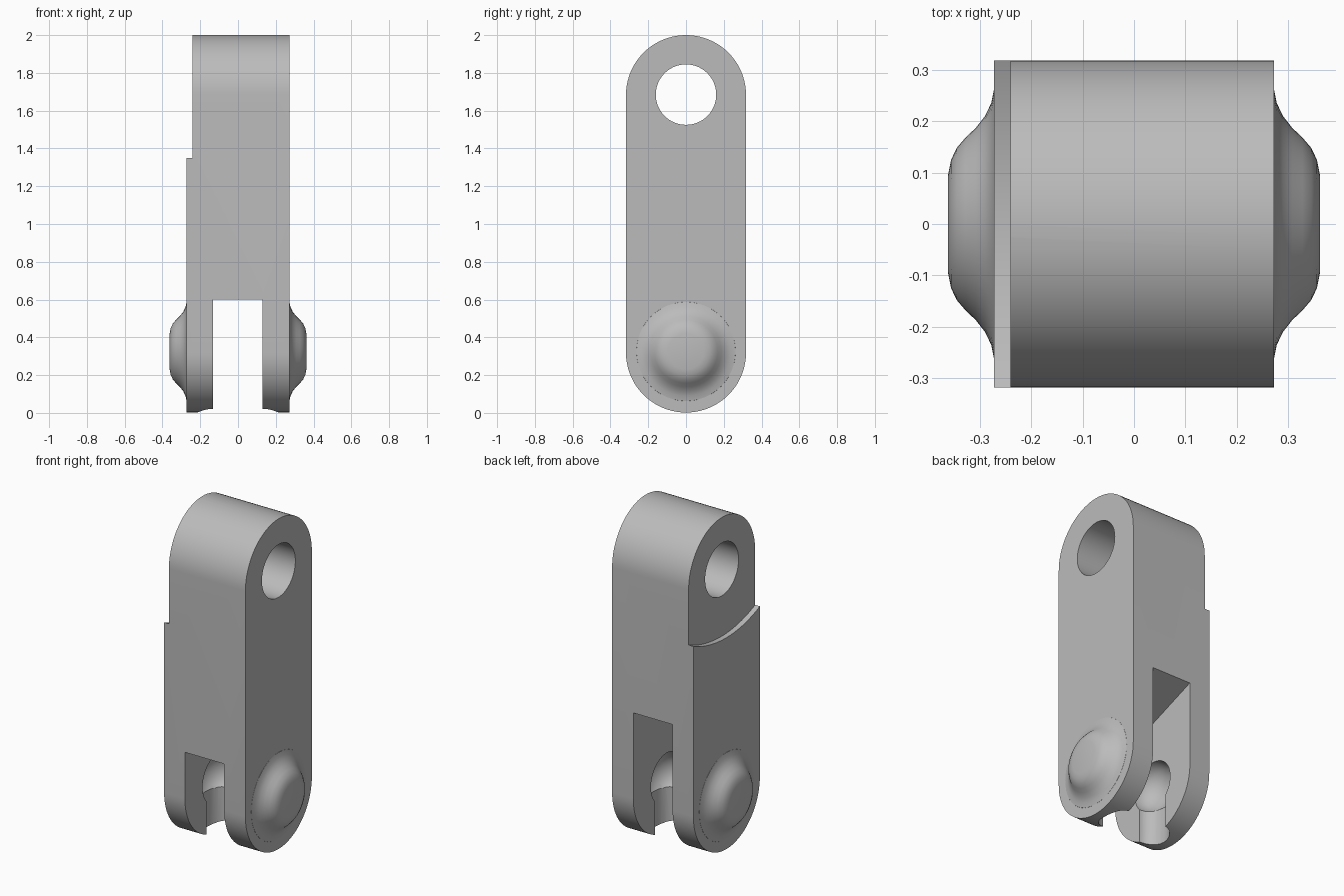
import bpy, math
from math import cos, sin, pi
from mathutils import Matrix

if "Cube" in bpy.data.objects:
    bpy.data.objects.remove(bpy.data.objects["Cube"], do_unlink=True)

# Single plain grey
grey = bpy.data.materials.new("plain_grey")
grey.use_nodes = True
colour = (0.5, 0.5, 0.5, 1)
grey.diffuse_color = colour
grey.node_tree.nodes["Principled BSDF"].inputs["Base Color"].default_value = colour

RADIUS, LOW, HIGH = 0.318, 0.32, 1.682
SIDE = 0.272


def arc(radius, z, start, end, steps):
    """Points (y, z) along an arc."""
    return [(radius * cos(start + (end - start) * i / steps),
             z + radius * sin(start + (end - start) * i / steps))
            for i in range(steps + 1)]


def make(name, verts, faces):
    mesh = bpy.data.meshes.new(name)
    mesh.from_pydata(verts, [], faces)
    mesh.materials.append(grey)
    obj = bpy.data.objects.new(name, mesh)
    bpy.context.collection.objects.link(obj)
    return obj


def prism(name, outline, x0, x1):
    """Extrude a (y, z) outline along x."""
    n = len(outline)
    verts = [(x, y, z) for x in (x0, x1) for y, z in outline]
    faces = [tuple(reversed(range(n))), tuple(range(n, 2 * n))]
    faces += [(i, (i + 1) % n, n + (i + 1) % n, n + i) for i in range(n)]
    return make(name, verts, faces)


def lathe(name, profile, side, steps=48):
    """Revolve (x, radius) points about the pivot axis, capping both ends."""
    verts = [(side * x, r * cos(2 * pi * i / steps), LOW + 0.005 + r * sin(2 * pi * i / steps))
             for x, r in profile for i in range(steps)]
    faces = [tuple(reversed(range(steps))),
             tuple(range(len(verts) - steps, len(verts)))]
    for k in range(len(profile) - 1):
        for i in range(steps):
            j = (i + 1) % steps
            faces.append((k * steps + i, k * steps + j,
                          (k + 1) * steps + j, (k + 1) * steps + i))
    obj = make(name, verts, faces)
    if side < 0:
        obj.data.flip_normals()
    return obj


def cut(target, cutter):
    cutter.hide_render = True
    mod = target.modifiers.new(cutter.name, 'BOOLEAN')
    mod.operation = 'DIFFERENCE'
    mod.solver = 'EXACT'
    mod.object = cutter
    bpy.context.view_layer.objects.active = target
    bpy.ops.object.modifier_apply(modifier=mod.name)
    bpy.data.objects.remove(cutter, do_unlink=True)


def smooth(obj):
    bpy.ops.object.select_all(action='DESELECT')
    obj.select_set(True)
    bpy.context.view_layer.objects.active = obj
    bpy.ops.object.shade_smooth_by_angle(angle=math.radians(32))


# Link body with rounded ends
body = prism("link_body", arc(RADIUS, HIGH, 0, pi, 40) + arc(RADIUS, LOW, pi, 2 * pi, 40),
             -SIDE, SIDE)

# Through hole at the top
cut(body, prism("hole_cutter", arc(0.16, 1.685, 0, 2 * pi, 64)[:-1], -1, 1))

# Shallow recess with a curved lower edge on one side
cut(body, prism("recess_cutter", arc(0.78, 2.061, 0, 2 * pi, 128)[:-1], -1, -0.24))

# Fork gap with a ceiling rising to the back
cut(body, prism("gap_cutter", [(-0.4, -0.2), (0.4, -0.2), (0.4, 0.87), (-0.318, 0.6), (-0.4, 0.57)],
                -0.133, 0.13))

# Sockets and lead-in channels on the inner fork faces
for side in (-1, 1):
    dome = [(0.05, 0.15), (0.13, 0.15)]
    dome += [(0.13 + 0.12 * sin(a), 0.15 * cos(a)) for a in (0.3, 0.6, 0.9, 1.2, 1.45)]
    cut(body, lathe("socket_cutter", dome, side))
    n = 24
    ring = [(side * 0.13 + 0.085 * cos(2 * pi * i / n), 0.11 * sin(2 * pi * i / n))
            for i in range(n)]
    channel = make("channel_cutter", [(x, y, z) for z in (-0.1, 0.3) for x, y in ring],
                   [tuple(reversed(range(n))), tuple(range(n, 2 * n))]
                   + [(i, (i + 1) % n, n + (i + 1) % n, n + i) for i in range(n)])
    cut(body, channel)
smooth(body)

# Flared pivot bosses on the outer fork faces
boss = [(0.262, 0.27), (0.2725, 0.262), (0.278, 0.235), (0.29, 0.21), (0.308, 0.187),
        (0.328, 0.168), (0.345, 0.148), (0.356, 0.125), (0.362, 0.095)]
for side, label in ((1, "left"), (-1, "right")):
    smooth(lathe(label + "_pivot_boss", boss, side))
